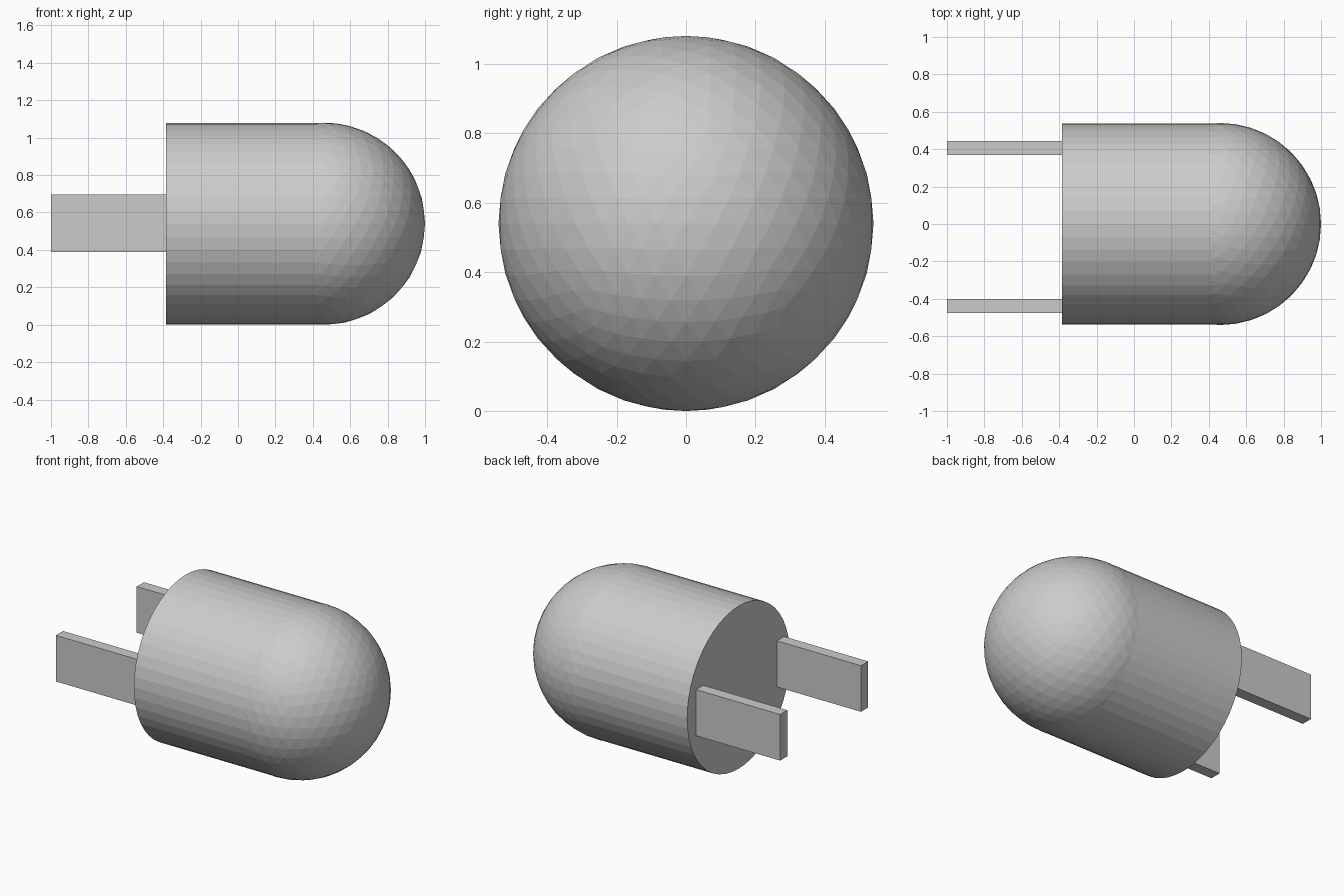
import bpy, bmesh
from math import pi
from mathutils import Vector

if "Cube" in bpy.data.objects:
    bpy.data.objects.remove(bpy.data.objects["Cube"])

R = 0.54            # body radius, also the height of its axis
BACK_X = -0.385     # flat rear face
DOME_X = 0.46       # centre of the rounded end


def box(name, lo, hi):
    lo, hi = Vector(lo), Vector(hi)
    bpy.ops.mesh.primitive_cube_add(size=1, location=(lo + hi) / 2)
    ob = bpy.context.object
    ob.name = name
    ob.scale = hi - lo
    return ob


# Cylindrical barrel lying along x
bpy.ops.mesh.primitive_cylinder_add(
    vertices=48, radius=R - 0.002, depth=DOME_X - BACK_X,
    location=((DOME_X + BACK_X) / 2, 0, R), rotation=(0, pi / 2, 0))
bpy.context.object.name = "barrel"

# Faceted dome: icosphere with its buried half cut away
bpy.ops.mesh.primitive_ico_sphere_add(
    subdivisions=4, radius=R, location=(DOME_X, 0, R))
dome = bpy.context.object
dome.name = "dome"
bm = bmesh.new()
bm.from_mesh(dome.data)
bmesh.ops.bisect_plane(bm, geom=bm.verts[:] + bm.edges[:] + bm.faces[:],
                       plane_co=(-0.06, 0, 0), plane_no=(1, 0, 0),
                       clear_inner=True)
bm.to_mesh(dome.data)
bm.free()

# Two flat prongs from the rear face
for name, y in (("left_prong", 0.37), ("right_prong", -0.475)):
    box(name, (-1, y, 0.39), (BACK_X + 0.02, y + 0.075, 0.695))
